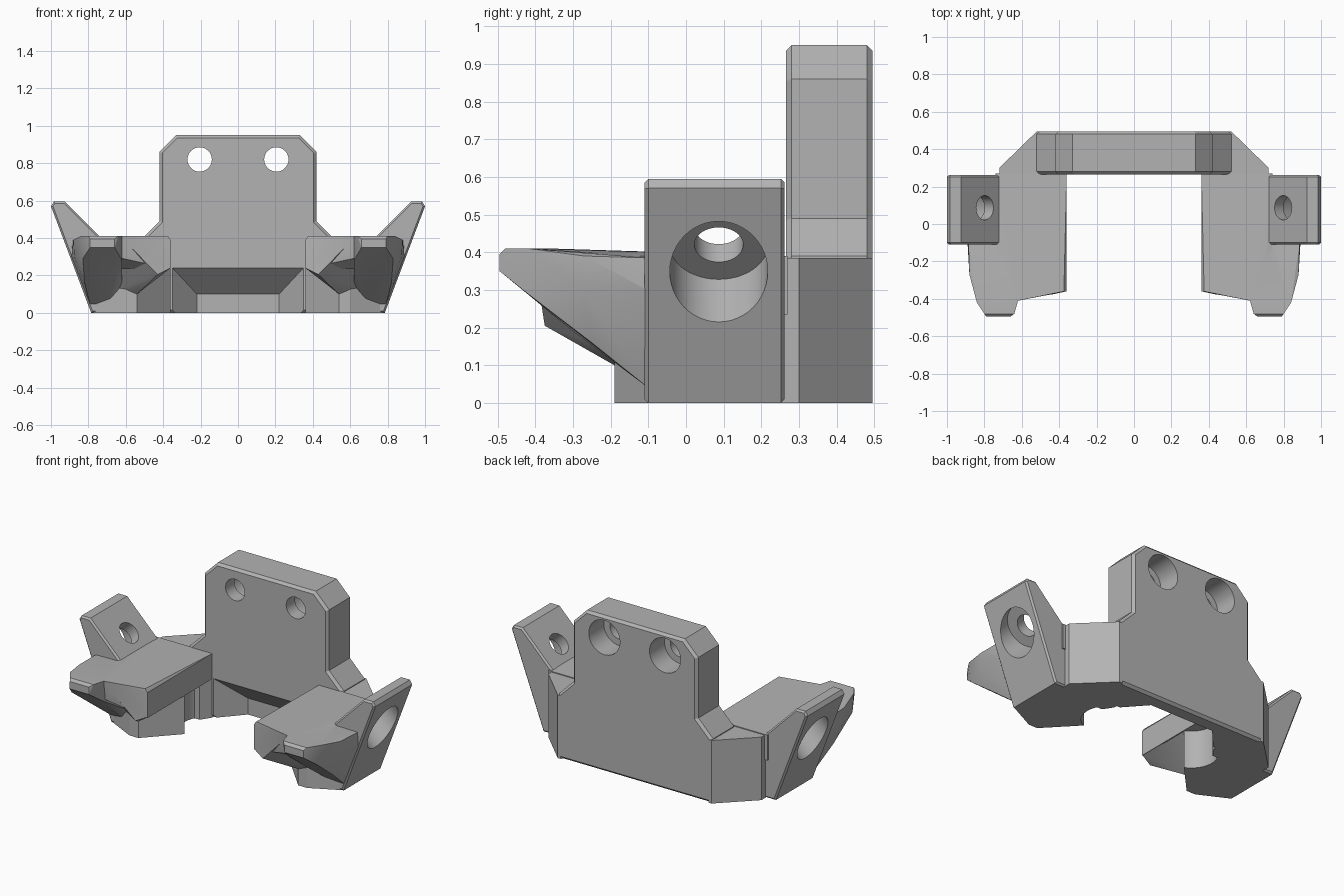
import bpy, bmesh, math
from mathutils import Vector

cube = bpy.data.objects.get("Cube")
if cube:
    bpy.data.objects.remove(cube, do_unlink=True)

grey = bpy.data.materials.new("plain_grey")
grey.use_nodes = True
GREY = (0.45, 0.45, 0.45, 1)
grey.diffuse_color = GREY
grey.node_tree.nodes["Principled BSDF"].inputs["Base Color"].default_value = GREY


def finish(name, bm):
    bmesh.ops.recalc_face_normals(bm, faces=bm.faces)
    mesh = bpy.data.meshes.new(name)
    bm.to_mesh(mesh)
    bm.free()
    mesh.materials.append(grey)
    ob = bpy.data.objects.new(name, mesh)
    bpy.context.collection.objects.link(ob)
    return ob


def hull(name, points):
    bm = bmesh.new()
    verts = [bm.verts.new(p) for p in points]
    res = bmesh.ops.convex_hull(bm, input=verts)
    loose = {g for g in res["geom_interior"] + res["geom_unused"] if isinstance(g, bmesh.types.BMVert)}
    bmesh.ops.delete(bm, geom=list(loose), context="VERTS")
    bmesh.ops.dissolve_limit(bm, angle_limit=0.01, verts=bm.verts, edges=bm.edges)
    return finish(name, bm)


def slab_xz(name, profile, y0, y1, chamfer):
    """Extrude an x-z profile along y and chamfer both rims."""
    bm = bmesh.new()
    face = bm.faces.new([bm.verts.new((x, y0, z)) for x, z in profile])
    ext = bmesh.ops.extrude_face_region(bm, geom=[face], use_keep_orig=True)
    moved = [g for g in ext["geom"] if isinstance(g, bmesh.types.BMVert)]
    bmesh.ops.translate(bm, verts=moved, vec=(0, y1 - y0, 0))
    rims = [e for e in bm.edges if abs(e.verts[0].co.y - e.verts[1].co.y) < 1e-5]
    bmesh.ops.recalc_face_normals(bm, faces=bm.faces)
    bmesh.ops.bevel(bm, geom=rims, offset=chamfer, segments=1, affect="EDGES")
    return finish(name, bm)


def prism(name, outline, z0, z1):
    return hull(name, [(x, y, z) for x, y in outline for z in (z0, z1)])


def rod(name, start, end, radius):
    start, end = Vector(start), Vector(end)
    axis = end - start
    bm = bmesh.new()
    bmesh.ops.create_cone(bm, cap_ends=True, segments=48, radius1=radius,
                          radius2=radius, depth=axis.length)
    bmesh.ops.rotate(bm, verts=bm.verts, matrix=axis.to_track_quat("Z", "Y").to_matrix())
    bmesh.ops.translate(bm, verts=bm.verts, vec=(start + end) / 2)
    return finish(name, bm)


def combine(base, other, operation):
    other.hide_render = True
    mod = base.modifiers.new("combine", "BOOLEAN")
    mod.operation, mod.object, mod.solver = operation, other, "EXACT"
    bpy.context.view_layer.objects.active = base
    bpy.ops.object.modifier_apply(modifier=mod.name)
    bpy.data.objects.remove(other, do_unlink=True)


# Back plate with sloping shoulders and chamfered rims
half = [(0.52, 0), (0.52, 0.39), (0.42, 0.49), (0.42, 0.86), (0.33, 0.95)]
plate = slab_xz("back_plate", half + [(-x, z) for x, z in reversed(half)], 0.265, 0.495, 0.015)

# Undercut below the plate
pocket = [(s * x, y, z) for s in (-1, 1) for x, y, z in (
    (0.35, 0.2, 0.24), (0.35, 0.265, 0.24), (0.22, 0.41, 0.1),
    (0.22, 0.41, -0.1), (0.35, 0.265, -0.1), (0.35, 0.2, -0.1))]
combine(plate, hull("undercut", pocket), "DIFFERENCE")

# Counterbored screw holes in the plate
for x in (-0.205, 0.205):
    combine(plate, rod("hole", (x, 0, 0.82), (x, 0.7, 0.82), 0.065), "DIFFERENCE")
    combine(plate, rod("counterbore", (x, 0.35, 0.82), (x, 0.7, 0.82), 0.105), "DIFFERENCE")


def make_arm():
    # Foot with an angled inner wall and a round relief
    arm = prism("left_arm", [(0.54, -0.19), (0.36, 0), (0.36, 0.27), (0.75, 0.25),
                             (0.78, -0.1), (0.6, -0.19)], 0, 0.25)
    combine(arm, rod("relief", (0.3, 0.135, -0.1), (0.3, 0.135, 0.235), 0.15), "DIFFERENCE")
    # Rear corner joining the plate
    corner = prism("rear_corner", [(0.36, 0.26), (0.36, 0.3), (0.5, 0.495), (0.52, 0.495),
                                   (0.72, 0.3), (0.72, 0.2), (0.4, 0.2)], 0, 0.385)
    pocket_side = [(x, y, z) for x, y, z in pocket]
    combine(corner, hull("undercut", pocket_side), "DIFFERENCE")
    parts = [corner]
    # Top shelf
    shelf = [(x, y, z) for x, y in ((0.36, -0.27), (0.36, 0.27), (0.74, 0.27), (0.74, -0.27))
             for z in (0.235, 0.39)]
    shelf += [(0.36, -0.36, 0.235), (0.36, -0.36, 0.39), (0.375, -0.36, 0.41),
              (0.62, -0.41, 0.41), (0.66, -0.4, 0.3)]
    parts.append(hull("shelf", shelf))
    # Sloped web under the shelf
    parts.append(hull("web", [(0.36, -0.36, 0.24), (0.43, -0.375, 0.205), (0.62, -0.405, 0.4),
                              (0.36, 0, 0.24), (0.54, -0.23, 0.13), (0.54, -0.19, 0.1),
                              (0.7, -0.1, 0.1), (0.7, -0.1, 0.3)]))
    # Hooked toe with a slanted underside
    parts.append(hull("toe", [(0.62, -0.41, 0.41), (0.64, -0.48, 0.41), (0.66, -0.495, 0.395),
                              (0.79, -0.495, 0.395), (0.80, -0.48, 0.41), (0.84, -0.42, 0.41),
                              (0.66, -0.495, 0.35), (0.79, -0.495, 0.35), (0.83, -0.42, 0.29),
                              (0.62, -0.4, 0.28), (0.88, -0.27, 0.39), (0.875, -0.27, 0.3),
                              (0.885, -0.1, 0.385), (0.89, -0.1, 0.3), (0.79, -0.1, 0.04),
                              (0.69, -0.1, 0.04), (0.62, -0.1, 0.1), (0.62, -0.1, 0.39),
                              (0.82, -0.25, 0.16), (0.67, -0.3, 0.19)]))
    # Tilted ear
    parts.append(slab_xz("ear", [(0.6, 0), (0.785, 0), (1.0, 0.57), (0.985, 0.595),
                                 (0.925, 0.595), (0.72, 0.39), (0.6, 0.385)],
                         -0.11, 0.262, 0.01))
    for part in parts:
        combine(arm, part, "UNION")
    # Diagonal counterbored hole through the ear
    centre, axis = Vector((0.845, 0.087, 0.42)), Vector((1, 0, -1)).normalized()
    combine(arm, rod("ear_counterbore", centre, centre + axis * 0.4, 0.13), "DIFFERENCE")
    combine(arm, rod("ear_hole", centre - axis * 0.3, centre + axis * 0.1, 0.065), "DIFFERENCE")
    return arm


left = make_arm()

# Mirror the arm to the other side
bm = bmesh.new()
bm.from_mesh(left.data)
for v in bm.verts:
    v.co.x = -v.co.x
right = finish("right_arm", bm)

for ob in (plate, left, right):
    bpy.ops.object.select_all(action="DESELECT")
    ob.select_set(True)
    bpy.context.view_layer.objects.active = ob
    bpy.ops.object.shade_smooth_by_angle(angle=math.radians(20))
